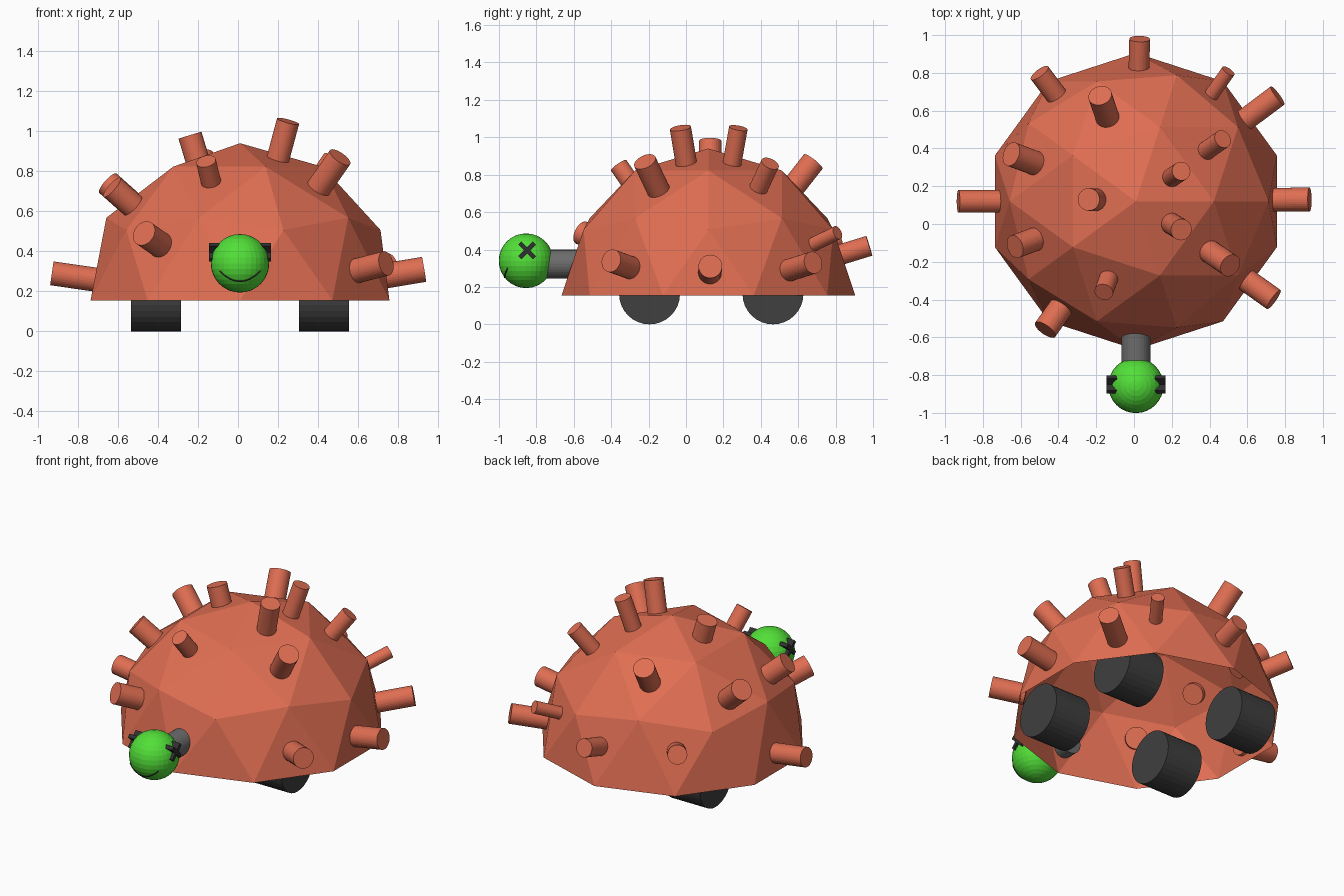
import bpy, bmesh, math
from mathutils import Vector

cube = bpy.data.objects.get("Cube")
if cube:
    bpy.data.objects.remove(cube, do_unlink=True)


def material(name, red, green, blue):
    mat = bpy.data.materials.new(name)
    mat.use_nodes = True
    colour = (red, green, blue, 1)
    mat.diffuse_color = colour
    mat.node_tree.nodes["Principled BSDF"].inputs["Base Color"].default_value = colour
    return mat


shell_red = material("shell red", .74, .155, .085)
head_green = material("head green", .085, .74, .04)
neck_grey = material("neck grey", .15, .15, .15)
wheel_dark = material("wheel charcoal", .05, .05, .05)
face_dark = material("face charcoal", .03, .03, .03)


def finish(name, mat):
    obj = bpy.context.object
    obj.name = name
    obj.data.materials.append(mat)
    return obj


def rod(name, mat, start, end, radius):
    """Closed cylinder between two points."""
    start, end = Vector(start), Vector(end)
    axis = end - start
    bpy.ops.mesh.primitive_cylinder_add(
        vertices=32, radius=radius, depth=axis.length, location=(start + end) / 2,
        rotation=axis.to_track_quat("Z", "Y").to_euler())
    return finish(name, mat)


MID_X = .01

# Faceted dome shell, hollow and open underneath
dome_centre = Vector((MID_X, .12, .155))
bpy.ops.mesh.primitive_ico_sphere_add(subdivisions=2, radius=.785, location=dome_centre)
shell = finish("shell", shell_red)
bm = bmesh.new()
bm.from_mesh(shell.data)
bmesh.ops.delete(bm, geom=[v for v in bm.verts if v.co.z < -.01], context="VERTS")
bm.to_mesh(shell.data)
bm.free()

# Spikes radiate from the dome centre: tip x, y, z and radius
spikes = [
    (.03, .98, .42, .055), (-.50, .80, .45, .057), (.50, .81, .49, .038),
    (.76, .68, .33, .06), (.93, .13, .31, .063), (.74, -.40, .34, .062),
    (.51, -.22, .87, .062), (.25, -.03, 1.05, .057), (.25, .28, 1.05, .05),
    (.47, .45, .86, .05), (-.18, .68, .87, .063), (-.65, .37, .74, .065),
    (-.24, .13, .98, .06), (-.63, -.12, .72, .063), (-.16, -.36, .85, .05),
    (-.47, -.56, .49, .065), (-.93, .12, .29, .06),
]
for x, y, z, radius in spikes:
    tip = Vector((x, y, z))
    base = dome_centre + (tip - dome_centre).normalized() * .71
    rod("spike", shell_red, base, tip, radius)

# Wheels
for side in (-1, 1):
    for label, y in (("front", -.195), ("back", .465)):
        x = MID_X + side * .42
        rod(label + "_wheel", wheel_dark, (x - .125, y, .163), (x + .125, y, .163), .163)

# Neck and head
rod("neck", neck_grey, (MID_X, -.56, .322), (MID_X, -.78, .322), .077)
head_centre = Vector((MID_X, -.855, .34))
head_radius = .146
bpy.ops.mesh.primitive_uv_sphere_add(segments=32, ring_count=16, radius=head_radius,
                                     location=head_centre)
finish("head", head_green)

# Crossed bars for the eyes
for side in (-1, 1):
    for tilt in (-1, 1):
        bpy.ops.mesh.primitive_cube_add(
            size=1, location=(MID_X + side * .128, -.85, .395),
            rotation=(tilt * math.pi / 4, 0, 0))
        bpy.context.object.scale = (.056, .11, .023)
        finish("eye_bar", face_dark)

# Thin smile lying on the head
curve = bpy.data.curves.new("smile", "CURVE")
curve.dimensions = "3D"
curve.bevel_depth = .004
curve.bevel_resolution = 1
line = curve.splines.new("POLY")
steps = 16
line.points.add(steps)
for i, point in enumerate(line.points):
    t = 2 * i / steps - 1
    dx, dz = .1 * t, .05 * t * t - .09
    dy = -math.sqrt(head_radius ** 2 - dx * dx - dz * dz)
    point.co = (*(head_centre + Vector((dx, dy, dz))), 1)
curve.materials.append(face_dark)
smile = bpy.data.objects.new("smile", curve)
bpy.context.collection.objects.link(smile)
